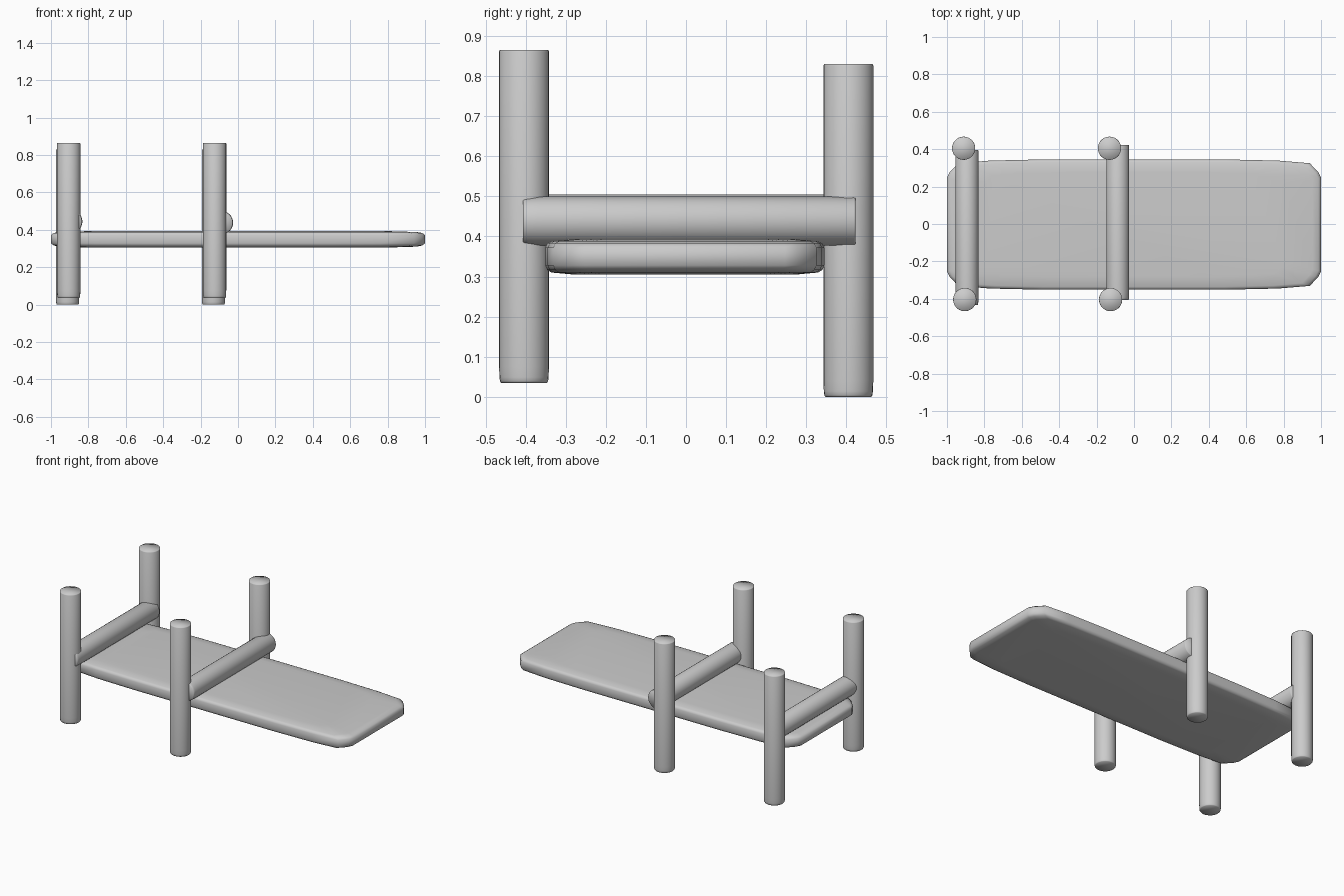
import bpy, bmesh
from math import sin, cos, pi
from mathutils import Matrix

if "Cube" in bpy.data.objects:
    bpy.data.objects.remove(bpy.data.objects["Cube"])


def loft(name, rings, matrix):
    """Skin a stack of equal-length rings, cap both ends, shade smooth."""
    bm = bmesh.new()
    loops = [[bm.verts.new(p) for p in ring] for ring in rings]
    n = len(loops[0])
    for a, b in zip(loops, loops[1:]):
        for i in range(n):
            j = (i + 1) % n
            bm.faces.new((a[i], a[j], b[j], b[i]))
    bm.faces.new(loops[0][::-1])
    bm.faces.new(loops[-1])
    for f in bm.faces:
        f.smooth = True
    mesh = bpy.data.meshes.new(name)
    bm.to_mesh(mesh)
    bm.free()
    obj = bpy.data.objects.new(name, mesh)
    obj.matrix_world = matrix
    bpy.context.collection.objects.link(obj)
    return obj


def log(name, matrix, length=0.83, r=0.0622, sides=28):
    """Round pole along local z: softened lower end, crisp upper end."""
    profile = [(0, 0.92), (0.004, 0.965), (0.014, 0.985), (0.04, 1),
               (length - 0.004, 1), (length, 0.97)]
    rings = [[(r * k * cos(2 * pi * i / sides), r * k * sin(2 * pi * i / sides), z)
              for i in range(sides)] for z, k in profile]
    return loft(name, rings, matrix)


# Upright posts: the front pair sits slightly higher than the back pair
for side, x in (("left", -0.905), ("middle", -0.125)):
    log("front_post_" + side, Matrix.Translation((x, -0.404, 0.035)))
    log("back_post_" + side, Matrix.Translation((x - 0.006, 0.405, 0)))

# Cross bars lying on the board, running front to back
lay_down = Matrix.Rotation(-pi / 2, 4, 'X')
for name, x, y, z in (("left_cross_bar", -0.893, -0.434, 0.444),
                      ("middle_cross_bar", -0.087, -0.407, 0.438)):
    log(name, Matrix.Translation((x, y, z)) @ lay_down, r=0.0612)

# Board: outline with clipped corners, mirrored from one quarter
quarter = [(1, 0.25), (0.985, 0.28), (0.94, 0.328), (0.77, 0.342), (0.5, 0.348)]
half = quarter + [(-x, y) for x, y in reversed(quarter)]
outline = half + [(-x, -y) for x, y in half]
layers = [(0.305, 0.8), (0.310, 0.955), (0.316, 0.985), (0.328, 1),
          (0.372, 1), (0.383, 0.985), (0.388, 0.955), (0.393, 0.8)]
loft("board", [[(x * k, y * k, z) for x, y in outline] for z, k in layers],
     Matrix.Translation((0, -0.003, 0)))
